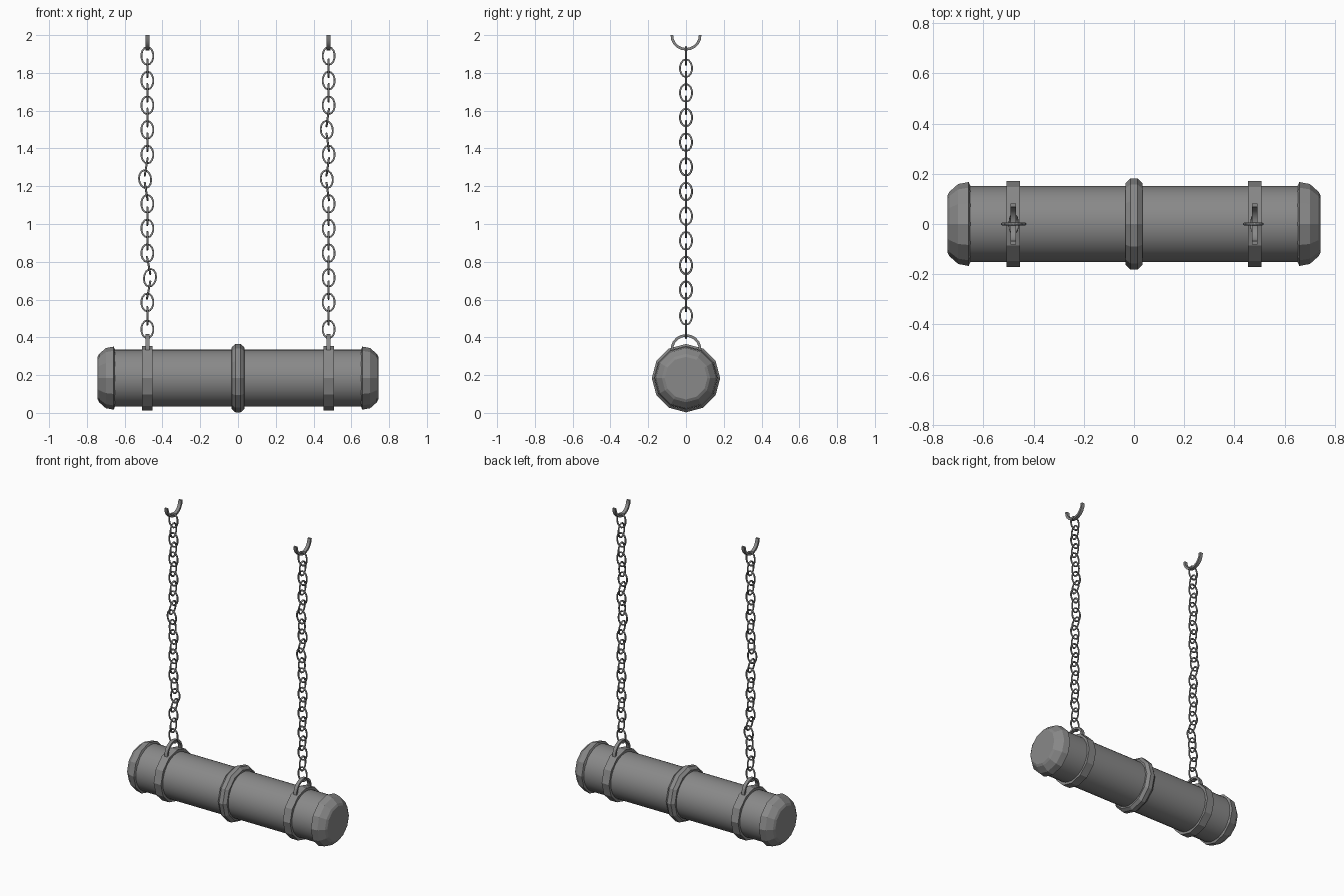
import bpy, bmesh
from math import pi, sin, cos, atan2
from mathutils import Vector, Matrix

cube = bpy.data.objects.get("Cube")
if cube:
    bpy.data.objects.remove(cube)

AXIS_Z = 0.184      # height of the log's axis
CHAIN_X = 0.48


def material(name, rgb):
    m = bpy.data.materials.new(name)
    m.use_nodes = True
    m.diffuse_color = (*rgb, 1)
    m.node_tree.nodes["Principled BSDF"].inputs["Base Color"].default_value = (*rgb, 1)
    return m


GREY = material("grey metal", (0.25, 0.25, 0.25))


def finish(name, bm, smooth=None):
    bmesh.ops.recalc_face_normals(bm, faces=bm.faces)
    me = bpy.data.meshes.new(name)
    bm.to_mesh(me)
    bm.free()
    me.materials.append(GREY)
    ob = bpy.data.objects.new(name, me)
    bpy.context.collection.objects.link(ob)
    if smooth:
        bpy.ops.object.select_all(action='DESELECT')
        ob.select_set(True)
        bpy.context.view_layer.objects.active = ob
        bpy.ops.object.shade_smooth_by_angle(angle=smooth)
    return ob


def lathe(name, profile, sides, smooth=None):
    """Turn (x, radius) points around the log's axis, with closed ends."""
    bm = bmesh.new()
    rings = [[bm.verts.new((x, r * sin(2 * pi * i / sides), AXIS_Z + r * cos(2 * pi * i / sides)))
              for i in range(sides)] for x, r in profile]
    for a, b in zip(rings, rings[1:]):
        for i in range(sides):
            j = (i + 1) % sides
            bm.faces.new((a[i], a[j], b[j], b[i]))
    bm.faces.new(rings[0])
    bm.faces.new(rings[-1])
    return finish(name, bm, smooth)


def half_ring(name, x, z, direction, extra=0.0):
    """Flat bar bent into a half circle, opening up (-1) or down (+1)."""
    bm = bmesh.new()
    w, inner, outer = 0.011, 0.068, 0.082
    rect = [bm.verts.new((x + sx * w, r, z))
            for sx, r in ((-1, inner), (1, inner), (1, outer), (-1, outer))]
    face = bm.faces.new(rect)
    bmesh.ops.rotate(bm, verts=rect, cent=(x, 0, z), matrix=Matrix.Rotation(-extra * direction, 3, 'X'))
    start = bmesh.ops.duplicate(bm, geom=[face])["geom"]
    bmesh.ops.spin(bm, geom=[g for g in start if isinstance(g, bmesh.types.BMFace)],
                   cent=(x, 0, z), axis=(1, 0, 0),
                   angle=direction * (pi + 2 * extra), steps=10, use_duplicate=False)
    bmesh.ops.remove_doubles(bm, verts=bm.verts, dist=0.0005)
    return finish(name, bm, 0.6)


def chain(name, x, offsets):
    """Alternate links facing front and side; offsets nudge single front links."""
    cu = bpy.data.curves.new(name, 'CURVE')
    cu.dimensions = '3D'
    cu.bevel_depth = 0.0055
    cu.bevel_resolution = 1

    def link(cx, cz, side, tilt):
        sp = cu.splines.new('POLY')
        n = 14
        sp.points.add(n - 1)
        sp.use_cyclic_u = True
        turn = Matrix.Rotation(tilt, 3, 'Y') @ Matrix.Rotation(pi / 2 if side else 0, 3, 'Z')
        for i in range(n):
            a = 2 * pi * i / n
            p = turn @ Vector((0.032 * sin(a), 0, 0.047 * cos(a)))
            sp.points[i].co = (cx + p.x, p.y, cz + p.z, 1)

    top, step, count = 1.89, 0.1305, 12
    nodes = [(x + offsets.get(i, 0), top - i * step - (0.012 if i == count - 1 else 0))
             for i in range(count)]
    for i, (cx, cz) in enumerate(nodes):
        link(cx, cz, False, offsets.get(i, 0) * 10)
        if i + 1 < count:
            nx, nz = nodes[i + 1]
            link((cx + nx) / 2, (cz + nz) / 2, True, 1.8 * atan2(cx - nx, cz - nz))

    ob = bpy.data.objects.new(name, cu)
    bpy.context.collection.objects.link(ob)
    cu.materials.append(GREY)
    bpy.ops.object.select_all(action='DESELECT')
    ob.select_set(True)
    bpy.context.view_layer.objects.active = ob
    bpy.ops.object.convert(target='MESH')
    bpy.ops.object.shade_smooth_by_angle(angle=1.1)


# Log body and centre collar
lathe("log_body", [(-0.66, 0.151), (0.66, 0.151)], 32, 0.6)
lathe("centre_collar", [(-0.035, 0.145), (-0.033, 0.164), (-0.014, 0.181),
                        (0.014, 0.181), (0.033, 0.164), (0.035, 0.145)], 12)

# End caps, straps, hooks and chains on both sides
cap = [(0.65, 0.148), (0.658, 0.167), (0.70, 0.159), (0.735, 0.128), (0.743, 0.113)]
for side, s in (("left", 1), ("right", -1)):
    lathe(side + "_end_cap", [(s * x, r) for x, r in cap], 12)
    c = s * CHAIN_X
    lathe(side + "_strap", [(c - 0.027, 0.171), (c + 0.027, 0.171)], 12)
    half_ring(side + "_strap_loop", c, 0.335, 1, 0.15)
    half_ring(side + "_top_hook", c, 2.0, -1)

chain("left_chain", CHAIN_X, {3: -0.01, 5: -0.01})
chain("right_chain", -CHAIN_X, {5: -0.012, 9: 0.014})
